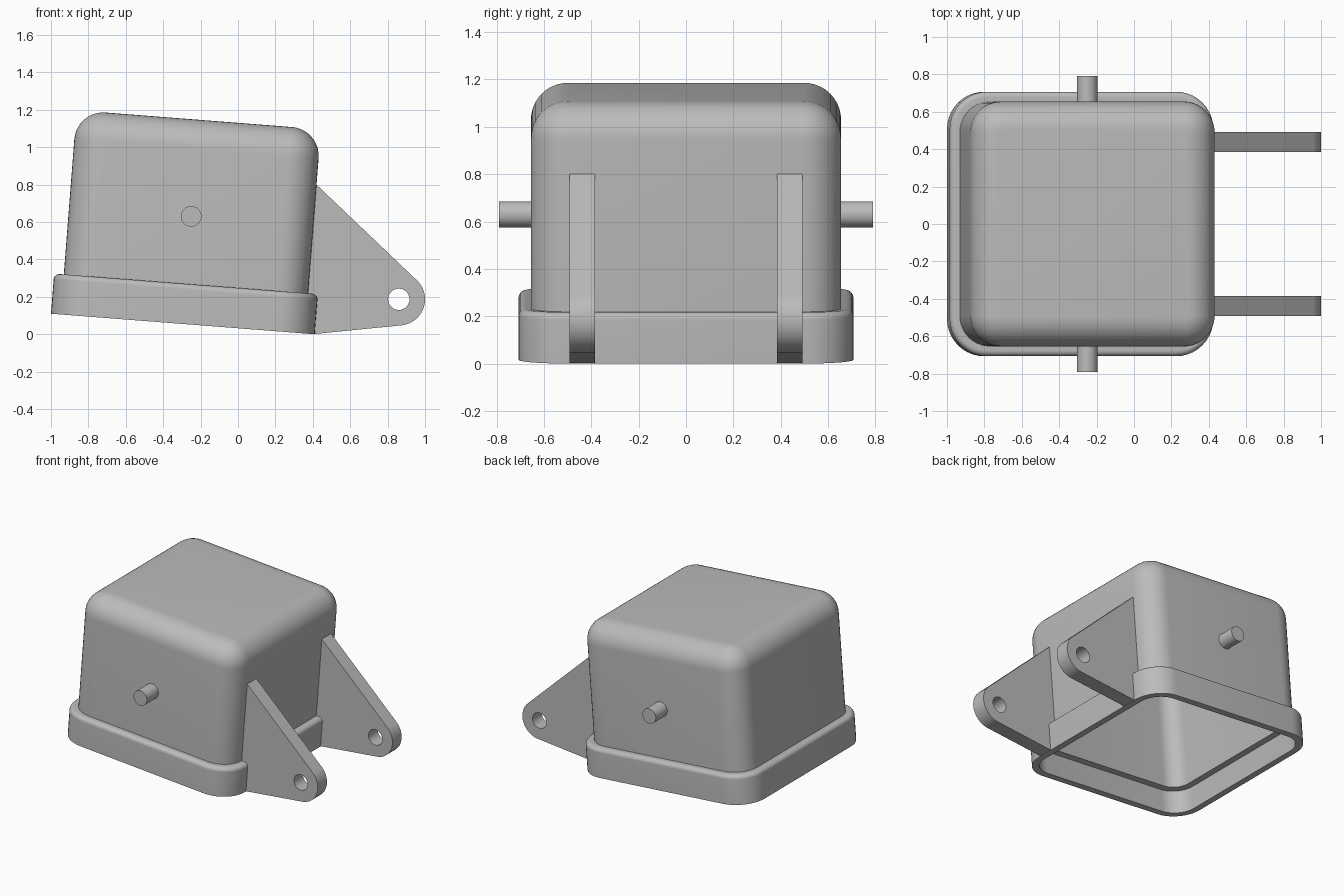
import bpy
import bmesh
from math import sin, cos, pi, radians, atan2, acos, hypot

if "Cube" in bpy.data.objects:
    bpy.data.objects.remove(bpy.data.objects["Cube"], do_unlink=True)

TILT = radians(4.45)
ORIGIN = (-0.295, 0.0, 0.055)
SEG = 10

grey = bpy.data.materials.new("plain grey")
grey.use_nodes = True
grey.diffuse_color = (0.5, 0.5, 0.5, 1)
grey.node_tree.nodes["Principled BSDF"].inputs["Base Color"].default_value = (0.5, 0.5, 0.5, 1)


def finish(obj):
    obj.data.materials.clear()
    obj.data.materials.append(grey)
    bpy.ops.object.select_all(action="DESELECT")
    obj.select_set(True)
    bpy.context.view_layer.objects.active = obj
    bpy.ops.object.shade_smooth_by_angle(angle=radians(35))


def tilted(u, w):
    """Housing coordinates to the upright x, z frame."""
    return (ORIGIN[0] + u * cos(TILT) + w * sin(TILT),
            ORIGIN[2] - u * sin(TILT) + w * cos(TILT))


def fillet(half, radius, top, r):
    """Rings rounding the upper edge of a rounded square."""
    rings = []
    for i in range(SEG + 1):
        t = pi / 2 * i / SEG
        inset = r * (1 - cos(t))
        rings.append((half - inset, radius - inset, top - r + r * sin(t)))
    return rings


# Housing: one hollow shell lofted through rounded squares (half size, radius, height)
rings = [(0.707, 0.2, 0)]
rings += fillet(0.707, 0.2, 0.215, 0.03)
rings += [(0.655, 0.165, 0.215)]
rings += fillet(0.655, 0.165, 1.095, 0.155)
inner = [(0.657, 0.15, 0), (0.657, 0.15, 0.165), (0.605, 0.115, 0.165)]
inner += fillet(0.605, 0.115, 1.045, 0.105)

bm = bmesh.new()


def ring_verts(half, radius, w):
    verts = []
    for corner in range(4):
        mid = pi / 4 + corner * pi / 2
        sx = 1 if cos(mid) > 0 else -1
        sy = 1 if sin(mid) > 0 else -1
        for i in range(SEG + 1):
            a = corner * pi / 2 + pi / 2 * i / SEG
            verts.append(bm.verts.new((sx * (half - radius) + radius * cos(a),
                                       sy * (half - radius) + radius * sin(a), w)))
    return verts


def bridge(a, b):
    n = len(a)
    for i in range(n):
        j = (i + 1) % n
        bm.faces.new((a[i], a[j], b[j], b[i]))


loops = [ring_verts(*r) for r in reversed(rings)] + [ring_verts(*r) for r in inner]
for a, b in zip(loops, loops[1:]):
    bridge(a, b)
bm.faces.new(loops[0])
bm.faces.new(loops[-1])
bmesh.ops.recalc_face_normals(bm, faces=bm.faces)
mesh = bpy.data.meshes.new("housing")
bm.to_mesh(mesh)
bm.free()
housing = bpy.data.objects.new("housing", mesh)
bpy.context.collection.objects.link(housing)
housing.location = ORIGIN
housing.rotation_euler = (0, TILT, 0)
finish(housing)

# Side pins
px, pz = tilted(0, 0.577)
for name, side in (("front_pin", -1), ("back_pin", 1)):
    bpy.ops.mesh.primitive_cylinder_add(vertices=32, radius=0.055, depth=0.16,
                                        location=(px, side * 0.71, pz))
    pin = bpy.context.object
    pin.name = name
    pin.rotation_euler = (pi / 2, 0, 0)
    finish(pin)

# Hinge arms: triangular plates with a rounded, pierced end
CX, CZ, R, HOLE = 0.86, 0.187, 0.14, 0.057


def tangent_angle(p, sign):
    dx, dz = p[0] - CX, p[1] - CZ
    return atan2(dz, dx) + sign * acos(R / hypot(dx, dz))


top = tilted(0.655, 0.798)
bottom = tilted(0.705, 0.001)
a0, a1 = tangent_angle(bottom, 1), tangent_angle(top, -1)
while a0 > a1:
    a0 -= 2 * pi
outline = [tilted(0.68, 0.19), tilted(0.68, 0.001), bottom]
outline += [(CX + R * cos(a0 + (a1 - a0) * i / 24), CZ + R * sin(a0 + (a1 - a0) * i / 24))
            for i in range(25)]
outline += [top, tilted(0.63, 0.798), tilted(0.63, 0.19)]
hole = [(CX + HOLE * cos(2 * pi * i / 32), CZ + HOLE * sin(2 * pi * i / 32)) for i in range(32)]

for name, side in (("front_hinge_arm", -1), ("back_hinge_arm", 1)):
    curve = bpy.data.curves.new(name, "CURVE")
    curve.dimensions = "2D"
    curve.fill_mode = "BOTH"
    curve.extrude = 0.054
    for points in (outline, hole):
        spline = curve.splines.new("POLY")
        spline.points.add(len(points) - 1)
        for point, (x, z) in zip(spline.points, points):
            point.co = (x, z, 0, 1)
        spline.use_cyclic_u = True
    arm = bpy.data.objects.new(name, curve)
    bpy.context.collection.objects.link(arm)
    arm.location = (0, side * 0.438, 0)
    arm.rotation_euler = (pi / 2, 0, 0)
    bpy.ops.object.select_all(action="DESELECT")
    arm.select_set(True)
    bpy.context.view_layer.objects.active = arm
    bpy.ops.object.convert(target="MESH")
    arm = bpy.context.object
    # Weld the caps to the rim so the plate is solid
    bm = bmesh.new()
    bm.from_mesh(arm.data)
    bmesh.ops.remove_doubles(bm, verts=bm.verts, dist=0.0005)
    bmesh.ops.recalc_face_normals(bm, faces=bm.faces)
    bm.to_mesh(arm.data)
    bm.free()
    finish(arm)
